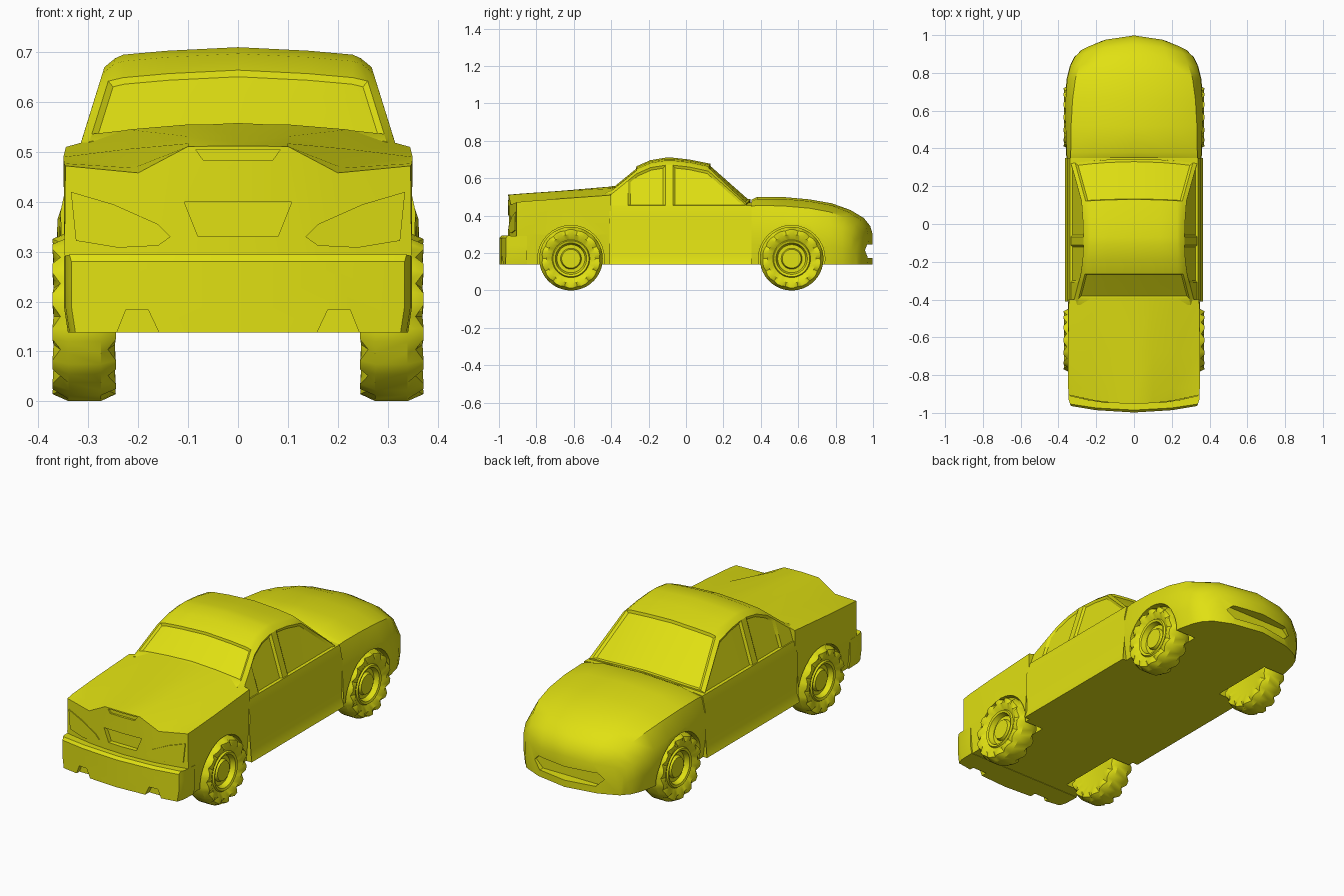
import bpy, bmesh, math
from mathutils import Matrix

if "Cube" in bpy.data.objects:
    bpy.data.objects.remove(bpy.data.objects["Cube"])

paint = bpy.data.materials.new("yellow_paint")
paint.use_nodes = True
paint.diffuse_color = (0.75, 0.75, 0.006, 1)
paint.node_tree.nodes["Principled BSDF"].inputs["Base Color"].default_value = paint.diffuse_color


def finish(name, bm):
    bmesh.ops.recalc_face_normals(bm, faces=bm.faces)
    mesh = bpy.data.meshes.new(name)
    bm.to_mesh(mesh)
    bm.free()
    mesh.materials.append(paint)
    obj = bpy.data.objects.new(name, mesh)
    bpy.context.collection.objects.link(obj)
    return obj


def loft(rows):
    """Skin half sections (y, bow, [(x, z)...]) along y, cap the ends and mirror."""
    bm = bmesh.new()
    rings = [[bm.verts.new((x, y - bow * (x / 0.3) ** 2, z)) for x, z in pts]
             for y, bow, pts in rows]
    n = len(rings[0])
    for a, b in zip(rings, rings[1:]):
        for i in range(n - 1):
            bm.faces.new((a[i], a[i + 1], b[i + 1], b[i]))
    for ring in (rings[0], rings[-1]):
        for i in range(n // 2 - 1):
            bm.faces.new((ring[i], ring[i + 1], ring[n - 2 - i], ring[n - 1 - i]))
    bmesh.ops.mirror(bm, geom=bm.verts[:] + bm.edges[:] + bm.faces[:],
                     matrix=Matrix(), merge_dist=0.0005, axis='X')
    bmesh.ops.recalc_face_normals(bm, faces=bm.faces)
    return bm


def prism(name, pts, y0, y1, bow=0.0):
    """Outline in x, z pushed from y0 to y1."""
    bm = bmesh.new()
    ends = [[bm.verts.new((x, y + bow * (x / 0.3) ** 2, z)) for x, z in pts] for y in (y0, y1)]
    for end in ends:
        bm.faces.new(end)
    for i in range(len(pts)):
        j = (i + 1) % len(pts)
        bm.faces.new((ends[0][i], ends[0][j], ends[1][j], ends[1][i]))
    return finish(name, bm)


def wheel_cutter(side, y):
    bm = bmesh.new()
    bmesh.ops.create_cone(bm, cap_ends=True, segments=32, radius1=0.178, radius2=0.178, depth=0.3)
    bmesh.ops.transform(bm, verts=bm.verts, matrix=Matrix.Translation((side * 0.375, y, 0.17))
                        @ Matrix.Rotation(math.pi / 2, 4, 'Y'))
    return finish("wheel_cutter", bm)


def cut(obj, cutters):
    for c in cutters:
        mod = obj.modifiers.new("cut", 'BOOLEAN')
        mod.operation, mod.solver, mod.object = 'DIFFERENCE', 'EXACT', c
    deps = bpy.context.evaluated_depsgraph_get()
    mesh = bpy.data.meshes.new_from_object(obj.evaluated_get(deps))
    obj.modifiers.clear()
    obj.data = mesh
    for c in cutters:
        bpy.data.objects.remove(c)


FRONT_AXLE, REAR_AXLE = 0.565, -0.615

# Front body: bonnet, wings and nose
rows = []
for y, bow, w, ws, zs, zt in [
        (0.35, 0, 0.358, 0.335, 0.45, 0.485), (0.38, 0, 0.36, 0.335, 0.455, 0.5),
        (0.52, 0, 0.365, 0.333, 0.452, 0.5), (0.66, 0, 0.365, 0.325, 0.44, 0.487),
        (0.78, 0.01, 0.357, 0.31, 0.42, 0.466), (0.88, 0.035, 0.34, 0.285, 0.39, 0.43),
        (0.95, 0.06, 0.317, 0.26, 0.355, 0.388), (0.985, 0.085, 0.295, 0.245, 0.32, 0.345),
        (0.998, 0.09, 0.285, 0.24, 0.285, 0.3)]:
    h = zs - 0.14
    rows.append((y, bow, [(0, 0.14), (0.6 * w, 0.14), (w - 0.015, 0.14), (w, 0.14 + h * 0.35),
                          (w - 0.003, 0.14 + h * 0.72), (ws, zs), (ws * 0.62, zt - 0.01), (0, zt)]))
front_body = finish("front_body", loft(rows))
mouth = prism("mouth_cutter", [(-0.2, 0.215), (-0.16, 0.175), (0.16, 0.175), (0.2, 0.215),
                               (0.17, 0.245), (-0.17, 0.245)], 0.945, 1.1)
cut(front_body, [wheel_cutter(s, FRONT_AXLE) for s in (-1, 1)] + [mouth])

# Door section with flared sills
door = [(0, 0.14), (0.2, 0.14), (0.366, 0.14), (0.35, 0.185),
        (0.356, 0.38), (0.34, 0.455), (0.2, 0.47), (0, 0.47)]
finish("doors", loft([(y, 0, door) for y in (-0.41, 0.35)]))

# Rear body with sculpted deck
rows = []
for y, bow, w, zs, valley, zv, zt in [
        (-0.4, 0, 0.345, 0.51, 0.22, 0.545, 0.556), (-0.68, 0, 0.35, 0.49, 0.23, 0.505, 0.532),
        (-0.88, -0.015, 0.349, 0.477, 0.21, 0.468, 0.518),
        (-0.952, -0.035, 0.346, 0.472, 0.2, 0.458, 0.512)]:
    rows.append((y, bow, [(0, 0.14), (0.18, 0.14), (0.335, 0.14), (0.348, 0.3),
                          (w, zs), (valley, zv), (0.1, zt - 0.001), (0, zt)]))
rear_body = finish("rear_body", loft(rows))
plate_recess = prism("plate_cutter", [(-0.108, 0.4), (-0.08, 0.33), (0.08, 0.33), (0.108, 0.4)],
                     -1.1, -0.925)
brake_slot = prism("slot_cutter", [(-0.085, 0.505), (-0.07, 0.484), (0.07, 0.484), (0.085, 0.505)],
                   -1.1, -0.94)
cut(rear_body, [wheel_cutter(s, REAR_AXLE) for s in (-1, 1)] + [plate_recess, brake_slot])

# Rear lamps
for s, side in ((1, "left"), (-1, "right")):
    lamp = [(0.135, 0.33), (0.16, 0.312), (0.24, 0.308), (0.325, 0.322),
            (0.335, 0.42), (0.25, 0.395), (0.16, 0.355)]
    prism("rear_lamp_" + side, [(s * x, z) for x, z in lamp], -0.956, -0.949, 0.035)

# Rear bumper with exhaust notches
rows = []
for y, bow, w, top in [(-0.85, 0, 0.349, 0.29), (-0.95, -0.015, 0.346, 0.292),
                       (-0.985, -0.025, 0.338, 0.294), (-0.998, -0.028, 0.334, 0.28)]:
    rows.append((y, bow, [(0, 0.138), (0.2, 0.138), (w - 0.008, 0.138), (w, 0.19),
                          (w, 0.24), (w, top), (0.2, top), (0, top)]))
bumper = finish("rear_bumper", loft(rows))
notches = [prism("notch_cutter", [(s * x, z) for x, z in
                                  ((0.25, 0.12), (0.225, 0.183), (0.18, 0.183), (0.15, 0.12))],
                 -1.1, -0.955) for s in (-1, 1)]
cut(bumper, notches + [wheel_cutter(s, REAR_AXLE) for s in (-1, 1)])

# Cabin
rows = []
for y, bow, zt in [(-0.43, 0, 0.543), (-0.395, 0, 0.558), (-0.31, 0, 0.627), (-0.265, 0, 0.664),
                   (-0.19, 0, 0.697), (-0.11, 0, 0.71), (-0.07, 0, 0.71), (0.02, 0.002, 0.7),
                   (0.13, 0.012, 0.678), (0.345, 0.02, 0.488)]:
    edge = max(zt - 0.04, 0.458)
    we = 0.333 - 0.31 * (edge - 0.46)
    rows.append((y, bow, [(0, 0.43), (0.2, 0.43), (0.338, 0.445), (we, edge),
                          (we - 0.022, zt - 0.022), (0.23, zt - 0.015), (0.14, zt - 0.007), (0, zt)]))
bm = loft(rows)


def window(test, border):
    faces = [f for f in bm.faces if test(f.calc_center_median(), f.normal)]
    bmesh.ops.inset_region(bm, faces=faces, thickness=border, depth=-0.009, use_even_offset=True)
    bm.normal_update()


# Windscreen, rear screen and side windows sunk into the cabin
window(lambda c, n: 0.15 < c.y < 0.32 and n.z > 0.5 and abs(c.x) < 0.285, 0.012)
window(lambda c, n: -0.39 < c.y < -0.27 and n.z > 0.5 and abs(c.x) < 0.265, 0.01)
for s in (-1, 1):
    for lo, hi in ((-0.31, -0.11), (-0.07, 0.345)):
        window(lambda c, n: lo < c.y < hi and n.x * s > 0.7 and 0.445 < c.z < 0.65
               and abs(c.x) > 0.28, 0.012)
finish("cabin", bm)

# Wheels: turned profile of (radius, offset), shoulders notched for the tread
PROFILE = [(0, 0.348), (0.05, 0.348), (0.056, 0.333), (0.075, 0.333), (0.084, 0.358), (0.096, 0.362),
           (0.101, 0.354), (0.13, 0.37), (0.156, 0.372), (0.17, 0.34), (0.17, 0.275),
           (0.156, 0.245), (0.13, 0.247), (0.09, 0.255), (0, 0.255)]
SEGMENTS = 42


def wheel(name, side, y):
    bm = bmesh.new()
    rings = []
    for k in range(SEGMENTS):
        a = 2 * math.pi * k / SEGMENTS
        ring = []
        for r, x in PROFILE:
            if k % 3 == 0 and r > 0.15 and r < 0.16:
                r -= 0.004
                x += 0.016 if x < 0.3 else -0.016
            ring.append(bm.verts.new((side * x, y + r * math.cos(a), 0.17 + r * math.sin(a))))
        rings.append(ring)
    for k in range(SEGMENTS):
        a, b = rings[k], rings[(k + 1) % SEGMENTS]
        for i in range(len(PROFILE) - 1):
            bm.faces.new((a[i], a[i + 1], b[i + 1], b[i]))
    bmesh.ops.remove_doubles(bm, verts=bm.verts, dist=0.0001)
    finish(name, bm)


for s, side in ((1, "left"), (-1, "right")):
    wheel("front_wheel_" + side, s, FRONT_AXLE)
    wheel("rear_wheel_" + side, s, REAR_AXLE)

# Soft shading with sharp creases
bpy.ops.object.select_all(action='DESELECT')
for obj in bpy.context.collection.objects:
    if obj.type == 'MESH':
        obj.select_set(True)
        bpy.context.view_layer.objects.active = obj
bpy.ops.object.shade_smooth_by_angle(angle=math.radians(32))
